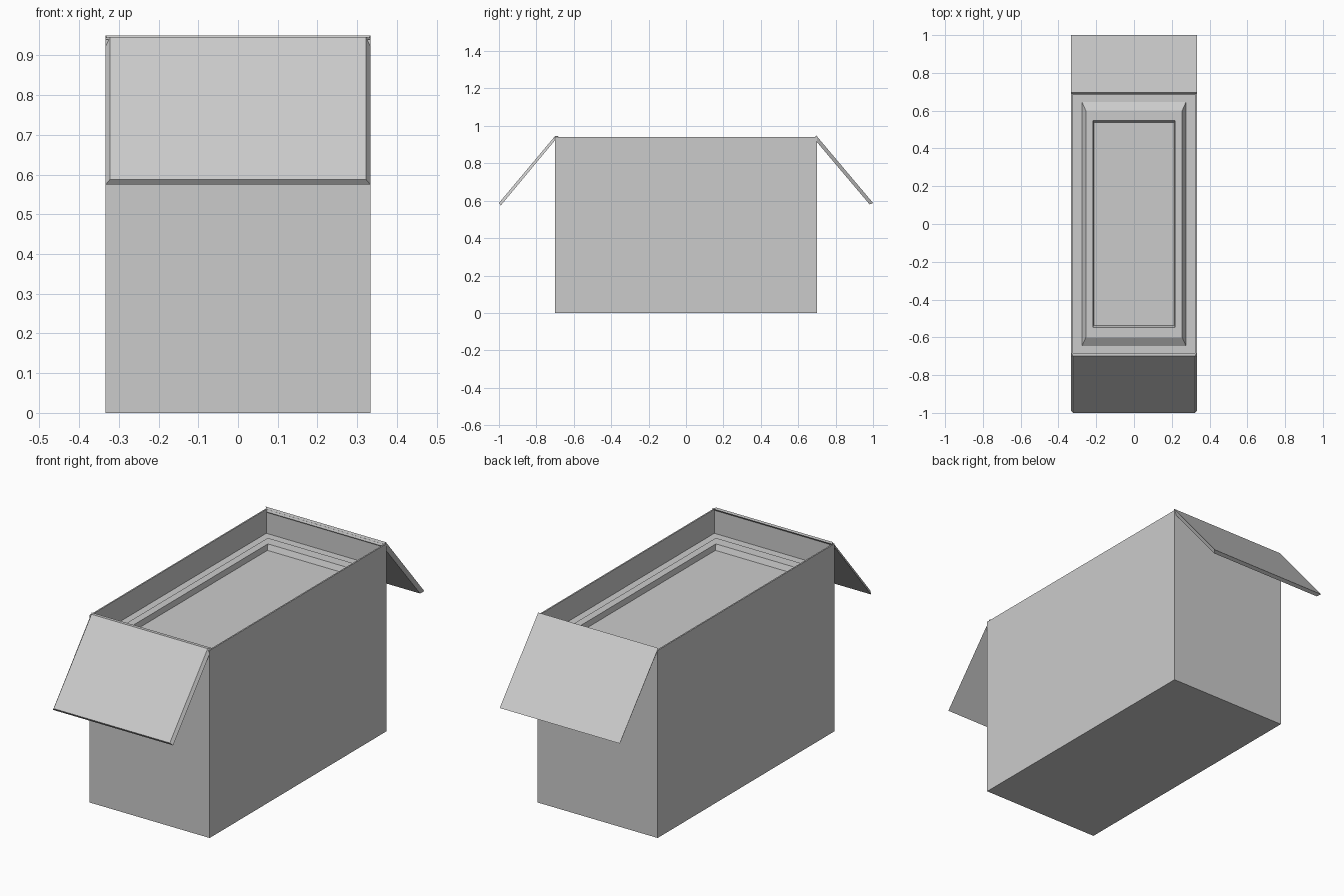
import bpy, bmesh

if "Cube" in bpy.data.objects:
    bpy.data.objects.remove(bpy.data.objects["Cube"])


def build(name, rings):
    """Bridge four-cornered rings in order and cap both ends."""
    bm = bmesh.new()
    loops = [[bm.verts.new(p) for p in ring] for ring in rings]
    for a, b in zip(loops, loops[1:]):
        for i in range(4):
            j = (i + 1) % 4
            bm.faces.new((a[i], a[j], b[j], b[i]))
    bm.faces.new(loops[0])
    bm.faces.new(loops[-1])
    bmesh.ops.recalc_face_normals(bm, faces=bm.faces)
    mesh = bpy.data.meshes.new(name)
    bm.to_mesh(mesh)
    bm.free()
    obj = bpy.data.objects.new(name, mesh)
    bpy.context.collection.objects.link(obj)
    return obj


def rect(hx, hy, z):
    return [(-hx, -hy, z), (hx, -hy, z), (hx, hy, z), (-hx, hy, z)]


def panel(hx, top, tip):
    """Sloping quad from a hinge (y, z) to a tip (y, z)."""
    return [(-hx, *top), (hx, *top), (hx, *tip), (-hx, *tip)]


# Box: outer walls, thin rim, inner walls, shelf, raised frame, sunken centre
build("box", [rect(*r) for r in (
    (0.333, 0.70, 0.0),
    (0.333, 0.70, 0.94),
    (0.326, 0.69, 0.94),
    (0.326, 0.69, 0.82),
    (0.275, 0.645, 0.82),
    (0.255, 0.60, 0.85),
    (0.218, 0.548, 0.85),
    (0.213, 0.537, 0.823),
)])

# Front flap: bevelled face outward
build("front_flap", [
    panel(0.333, (-0.682, 0.945), (-0.990, 0.575)),
    panel(0.322, (-0.700, 0.946), (-1.000, 0.588)),
])

# Back flap: bevelled face toward the box
build("back_flap", [
    panel(0.333, (0.695, 0.950), (1.000, 0.588)),
    panel(0.322, (0.686, 0.930), (0.982, 0.580)),
])
